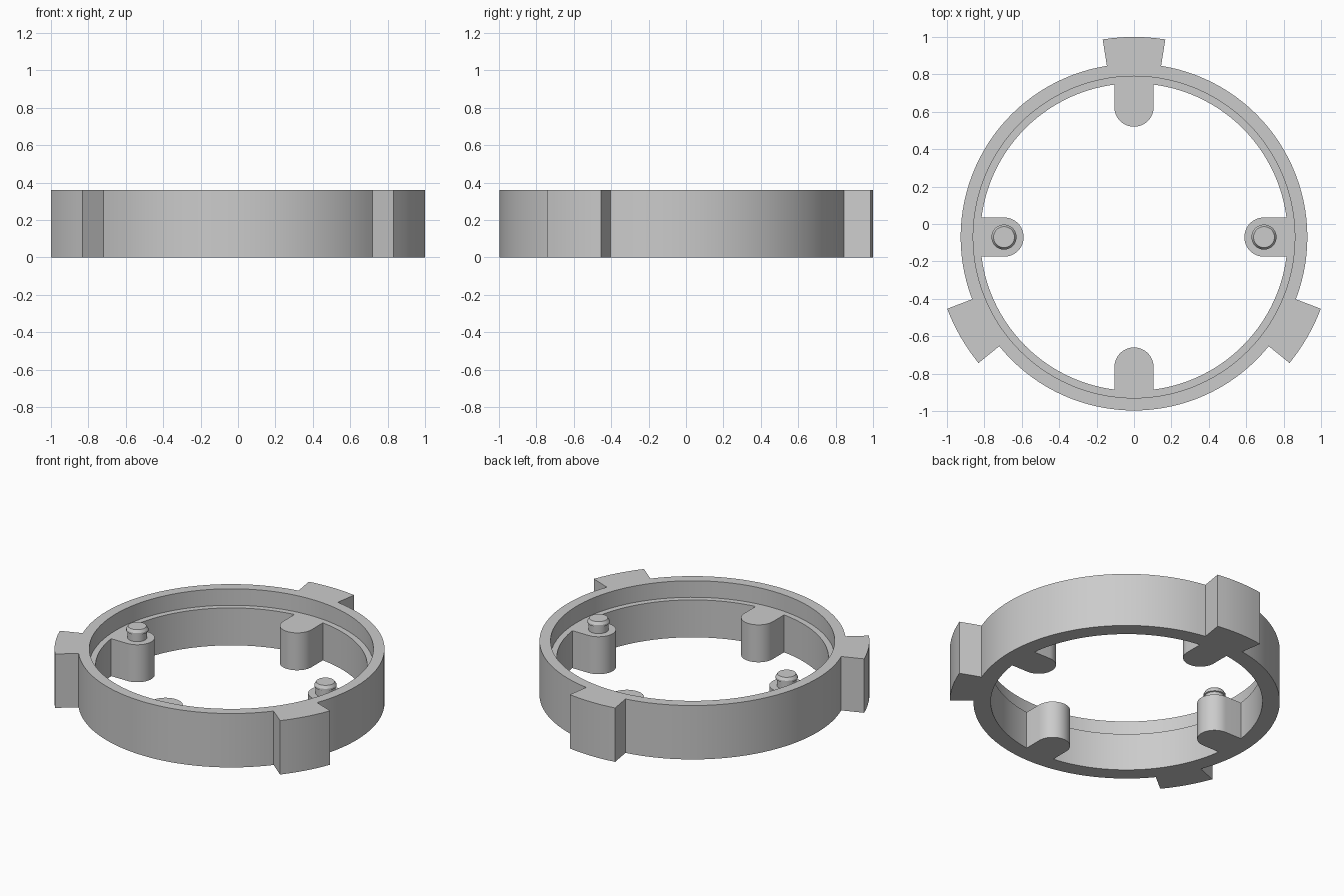
import bpy, bmesh, math

if "Cube" in bpy.data.objects:
    bpy.data.objects.remove(bpy.data.objects["Cube"])

CY = -0.07                      # ring centre in y
HEIGHT, LEDGE = 0.36, 0.25      # full height, inner ledge height
STEP = math.radians(3)

grey = bpy.data.materials.new("grey")
grey.diffuse_color = (0.6, 0.6, 0.6, 1)
grey.use_nodes = True
grey.node_tree.nodes["Principled BSDF"].inputs["Base Color"].default_value = grey.diffuse_color


def finish(name, bm):
    bmesh.ops.recalc_face_normals(bm, faces=bm.faces)
    mesh = bpy.data.meshes.new(name)
    bm.to_mesh(mesh)
    bm.free()
    mesh.materials.append(grey)
    ob = bpy.data.objects.new(name, mesh)
    bpy.context.collection.objects.link(ob)
    ob.location.y = CY
    return ob


def lathe(name, profile, segments, closed):
    """Turn an (r, z) profile about z; open profiles get end caps."""
    bm = bmesh.new()
    rings = []
    for i in range(segments):
        a = 2 * math.pi * i / segments
        rings.append([bm.verts.new((r * math.cos(a), r * math.sin(a), z)) for r, z in profile])
    n = len(profile)
    for i in range(segments):
        p, q = rings[i], rings[(i + 1) % segments]
        for j in range(n if closed else n - 1):
            k = (j + 1) % n
            bm.faces.new((p[j], q[j], q[k], p[k]))
    if not closed:
        bm.faces.new([r[0] for r in rings])
        bm.faces.new([r[-1] for r in rings])
    return finish(name, bm)


def prism(name, outline, top):
    """Extrude a flat outline from the ground to the given height."""
    bm = bmesh.new()
    face = bm.faces.new([bm.verts.new((x, y, 0)) for x, y in outline])
    ext = bmesh.ops.extrude_face_region(bm, geom=[face])
    for v in ext["geom"]:
        if isinstance(v, bmesh.types.BMVert):
            v.co.z = top
    return finish(name, bm)


def activate(ob):
    bpy.ops.object.select_all(action='DESELECT')
    ob.select_set(True)
    bpy.context.view_layer.objects.active = ob


def smooth(ob):
    activate(ob)
    bpy.ops.object.shade_smooth_by_angle(angle=math.radians(25))


# Ring with an inner ledge
ring = lathe("ring", [(0.822, 0), (0.927, 0), (0.927, HEIGHT), (0.86, HEIGHT),
                      (0.86, LEDGE), (0.822, LEDGE)], 120, True)
parts = []

# Three outer locking tabs with radial sides
for deg in (90, 210, 330):
    angles = [math.radians(deg) + i * STEP for i in range(-3, 4)]
    outline = [(1.07 * math.cos(a), 1.07 * math.sin(a)) for a in angles]
    outline += [(0.89 * math.cos(a), 0.89 * math.sin(a)) for a in reversed(angles)]
    parts.append(prism("tab", outline, HEIGHT))

# Four inner posts with rounded ends, level with the ledge
R, C = 0.105, 0.695
for k in range(4):
    outline = [(0.84, -R), (0.84, R)]
    for i in range(25):
        a = math.pi / 2 + math.pi * i / 24
        outline.append((C + R * math.cos(a), R * math.sin(a)))
    t = k * math.pi / 2
    c, s = math.cos(t), math.sin(t)
    parts.append(prism("post", [(c * x - s * y, s * x + c * y) for x, y in outline], LEDGE))

# Join tabs and posts to the ring
for part in parts:
    mod = ring.modifiers.new("join", 'BOOLEAN')
    mod.operation, mod.solver, mod.object = 'UNION', 'EXACT', part
    activate(ring)
    bpy.ops.object.modifier_apply(modifier=mod.name)
    bpy.data.objects.remove(part)
smooth(ring)

# Pegs with a lipped, chamfered head on the two side posts
for side, name in ((-1, "left_peg"), (1, "right_peg")):
    peg = lathe(name, [(0.06, LEDGE - 0.01), (0.06, 0.295), (0.067, 0.298),
                       (0.067, 0.31), (0.056, 0.328)], 32, False)
    peg.location.x = side * C
    smooth(peg)
